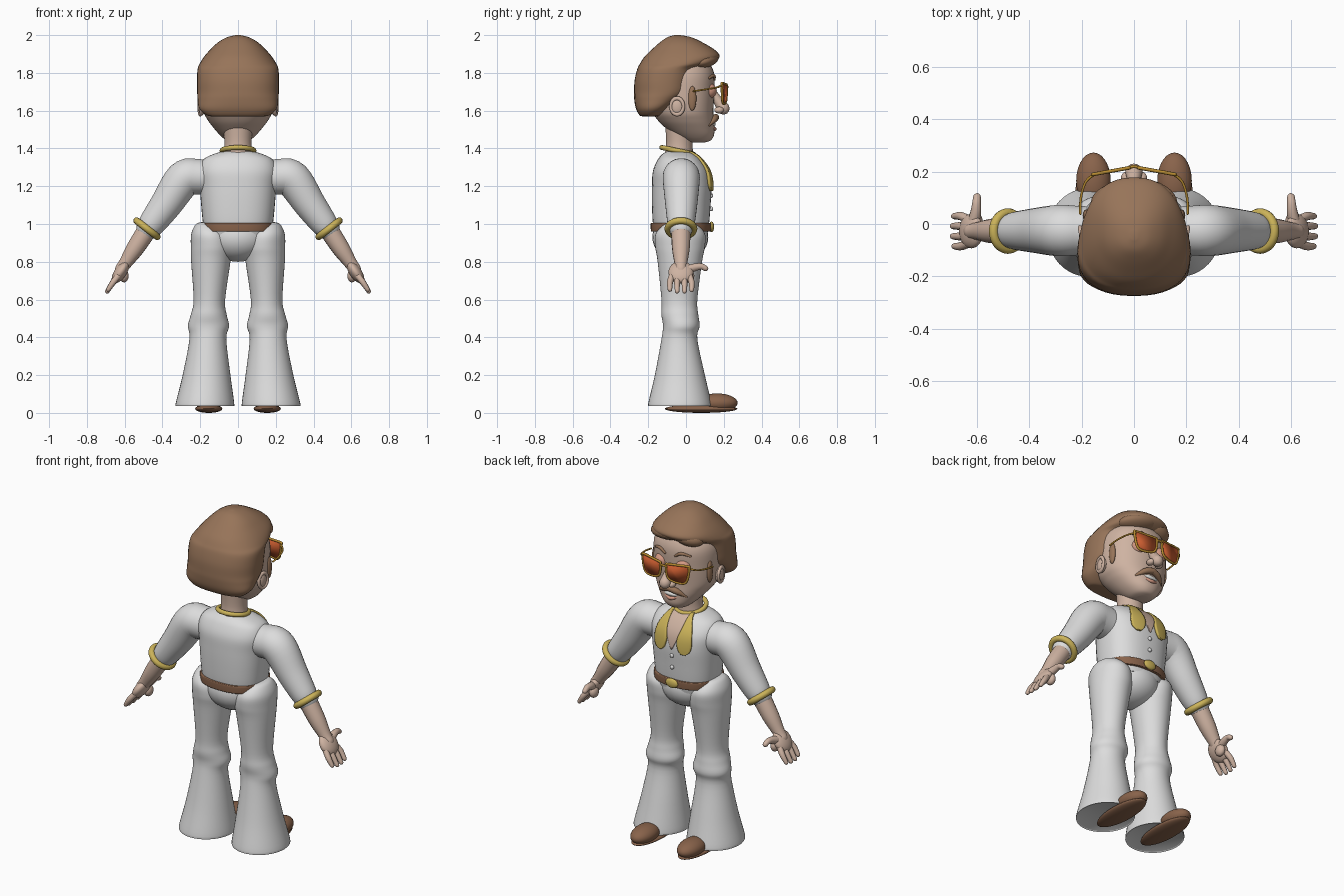
import bpy, bmesh, math
from mathutils import Vector, Matrix, Euler

default_cube = bpy.data.objects.get("Cube")
if default_cube:
    bpy.data.objects.remove(default_cube, do_unlink=True)


def material(name, *rgb):
    mat = bpy.data.materials.new(name)
    mat.use_nodes = True
    mat.diffuse_color = (*rgb, 1)
    node = next(n for n in mat.node_tree.nodes if n.type == 'BSDF_PRINCIPLED')
    node.inputs["Base Color"].default_value = (*rgb, 1)
    return mat


suit = material("suit white", .72, .72, .72)
skin = material("skin", .62, .45, .36)
brown = material("hair brown", .31, .175, .1)
leather = material("leather brown", .25, .125, .07)
gold = material("trim gold", .6, .45, .1)
frame_gold = material("frame gold", .48, .26, .03)
orange = material("lens orange", .6, .11, .03)
pink = material("eyelid pink", .66, .32, .23)
white = material("tooth white", .85, .85, .82)


def finish(bm, name, mat, mirror=False, thick=0):
    bmesh.ops.recalc_face_normals(bm, faces=bm.faces)
    mesh = bpy.data.meshes.new(name)
    bm.to_mesh(mesh)
    bm.free()
    mesh.shade_smooth()
    mesh.set_sharp_from_angle(angle=math.radians(50))
    mesh.materials.append(mat)
    obj = bpy.data.objects.new(name, mesh)
    bpy.context.collection.objects.link(obj)
    if thick:
        solid = obj.modifiers.new("Thickness", 'SOLIDIFY')
        solid.thickness = thick
        solid.offset = 0
    if mirror:
        obj.modifiers.new("Mirror", 'MIRROR')
    return obj


def smooth(rows, steps=5):
    """Pass a smooth curve through rows of numbers."""
    rows = [Vector(r) for r in rows]
    ext = [rows[0]] + rows + [rows[-1]]
    out = []
    for a, b, c, d in zip(ext, ext[1:], ext[2:], ext[3:]):
        for k in range(steps):
            t = k / steps
            out.append(b + (c - a) * (t / 2) + (a * 2 - b * 5 + c * 4 - d) * (t * t / 2)
                       + (b * 3 - a - c * 3 + d) * (t ** 3 / 2))
    return out + [rows[-1]]


def skin_rings(bm, rings, closed=True):
    rings = [[bm.verts.new(p) for p in ring] for ring in rings]
    for low, high in zip(rings, rings[1:]):
        for i in range(len(low) if closed else len(low) - 1):
            j = (i + 1) % len(low)
            bm.faces.new((low[i], low[j], high[j], high[i]))
    if closed:
        bm.faces.new(rings[0])
        bm.faces.new(rings[-1])


def power(v, n):
    return math.copysign(abs(v) ** (2 / n), v)


def loft(name, mat, rows, n=2.2, mirror=False, sides=40):
    """Stack rounded outlines: z, x low, x high, y back, y front."""
    bm = bmesh.new()
    angles = [math.tau * i / sides for i in range(sides)]
    skin_rings(bm, [[((x0 + x1) / 2 + (x1 - x0) / 2 * power(math.cos(a), n),
                      (y0 + y1) / 2 + (y1 - y0) / 2 * power(math.sin(a), n), z)
                     for a in angles] for z, x0, x1, y0, y1 in smooth(rows)])
    return finish(bm, name, mat, mirror)


def centred(rows):
    return [(z, -w, w, y0, y1) for z, w, y0, y1 in rows]


def tube(name, mat, points, mirror=False, sides=16):
    """Round-ended limb through x, y, z, radius points."""
    path = smooth(points)
    pos = [p.xyz for p in path]
    rad = [p[3] for p in path]
    tan = [(pos[min(i + 1, len(pos) - 1)] - pos[max(i - 1, 0)]).normalized() for i in range(len(pos))]
    side = tan[0].orthogonal().normalized()
    rings = []

    def ring(c, t, r):
        up = t.cross(side)
        rings.append([c + (side * math.cos(a) + up * math.sin(a)) * r
                      for a in (math.tau * k / sides for k in range(sides))])

    caps = [math.radians(d) for d in (85, 60, 30)]
    for a in caps:
        ring(pos[0] - tan[0] * rad[0] * math.sin(a), tan[0], rad[0] * math.cos(a))
    for i, (c, t, r) in enumerate(zip(pos, tan, rad)):
        if i:
            side = tan[i - 1].rotation_difference(t) @ side
        ring(c, t, r)
    for a in reversed(caps):
        ring(pos[-1] + tan[-1] * rad[-1] * math.sin(a), tan[-1], rad[-1] * math.cos(a))
    bm = bmesh.new()
    skin_rings(bm, rings)
    return finish(bm, name, mat, mirror)


def ball(name, mat, centre, size, mirror=False, rot=(0, 0, 0)):
    bm = bmesh.new()
    m = Matrix.Translation(centre) @ Euler(rot).to_matrix().to_4x4() @ Matrix.Diagonal((*size, 1))
    bmesh.ops.create_uvsphere(bm, u_segments=28, v_segments=18, radius=1, matrix=m)
    return finish(bm, name, mat, mirror)


def hoop(name, mat, centre, major, minor, rot, mirror=False, stretch=1):
    m = Matrix.Translation(centre) @ Euler(rot).to_matrix().to_4x4()
    bm = bmesh.new()
    turn = [math.tau * i / 40 for i in range(41)]
    small = [math.tau * i / 12 for i in range(12)]
    skin_rings(bm, [[m @ Vector(((major + minor * math.cos(b)) * math.cos(a),
                                 (major + minor * math.cos(b)) * math.sin(a) * stretch,
                                 minor * math.sin(b))) for b in small] for a in turn])
    bmesh.ops.delete(bm, geom=[f for f in bm.faces if len(f.verts) > 4], context='FACES_ONLY')
    bmesh.ops.remove_doubles(bm, verts=bm.verts, dist=.0001)
    return finish(bm, name, mat, mirror)


# Shirt, pelvis and belt
torso = centred([(.93, .17, -.16, .11), (1, .185, -.175, .122), (1.1, .195, -.18, .13),
                 (1.2, .203, -.18, .135), (1.28, .21, -.175, .12), (1.34, .185, -.15, .08),
                 (1.37, .13, -.125, .045), (1.385, .075, -.1, .015)])
loft("shirt", suit, torso, 2.4)
ball("pelvis", suit, (0, -.03, .93), (.165, .148, .13))
loft("belt", leather, centred([(.96, .184, -.182, .128), (.965, .19, -.186, .132),
                               (1, .192, -.187, .133), (1.006, .187, -.183, .129)]), 2.4)
ball("buckle", gold, (0, .135, .985), (.04, .014, .028))
for height in (1.08, 1.15):
    ball("shirt_button", suit, (0, .134, height), (.012, .01, .012))


# Chest opening and lapels follow the shirt front
def chest(x, z):
    rows = smooth(torso)
    low = max((r for r in rows if r[0] <= z), key=lambda r: r[0])
    high = min((r for r in rows if r[0] > z), key=lambda r: r[0])
    _, _, w, y0, y1 = low.lerp(high, (z - low[0]) / (high[0] - low[0]))
    return (y0 + y1) / 2 + (y1 - y0) / 2 * (1 - min(1, abs(x) / w) ** 2.4) ** (1 / 2.4)


def patch(name, mat, rows, lift, thick, mirror=False):
    bm = bmesh.new()
    skin_rings(bm, [[(x, chest(x, z) + lift, z) for x in (a + (b - a) * k / 8 for k in range(9))]
                    for z, a, b in smooth(rows)], closed=False)
    return finish(bm, name, mat, mirror, thick)


patch("chest_opening", skin, [(1.38, -.06, .06), (1.3, -.05, .05), (1.19, -.004, .004)], .002, .006)
patch("lapels", gold, [(1.38, .055, .07), (1.32, .05, .105), (1.25, .035, .12),
                       (1.2, .045, .115), (1.175, .065, .09)], .006, .014, True)
hoop("collar", gold, (0, -.045, 1.388), .085, .013, (-.2, 0, 0))

# Flared trousers and shoes
loft("trouser_legs", suit, [
    (1.01, .15, .19, -.06, 0), (1, .11, .222, -.11, .05), (.95, .05, .247, -.16, .1),
    (.88, .03, .25, -.163, .1), (.8, .04, .248, -.15, .085), (.6, .068, .235, -.13, .06),
    (.52, .06, .25, -.13, .065), (.46, .047, .265, -.122, .072), (.39, .062, .257, -.13, .06),
    (.2, .04, .293, -.165, .1), (.05, .02, .33, -.2, .135), (.04, .025, .325, -.195, .13)], 2, True)
ball("shoe_uppers", leather, (.155, .165, .053), (.066, .108, .05), True)
ball("shoe_soles", leather, (.155, .08, .022), (.072, .192, .022), True)

# Arms
tube("sleeves", suit, [(.12, -.025, 1.24, .09), (.22, -.025, 1.25, .095), (.29, -.025, 1.235, .098),
                       (.38, -.025, 1.105, .085), (.45, -.026, 1.01, .073), (.475, -.027, .98, .065)],
     True, 28)
hoop("cuffs", gold, (.482, -.027, .975), .069, .018, (0, math.radians(142), 0), True)
tube("forearms", skin, [(.48, -.027, .97, .052), (.545, -.027, .87, .047),
                        (.595, -.027, .795, .035), (.62, -.027, .76, .032)], True)
ball("palms", skin, (.622, -.027, .745), (.032, .066, .068), True, (0, -.6, 0))
ball("palm_heels", skin, (.603, .012, .725), (.024, .032, .034), True)
for name, y, reach in (("little", -.085, .8), ("ring", -.047, 1), ("middle", -.008, 1), ("index", .03, .85)):
    tube(name + "_fingers", skin, [(.635, y * .8 - .006, .725, .017), (.662, y, .69, .016),
                                   (.662 + .03 * reach, y, .69 - .046 * reach, .012)], True, 12)
tube("thumbs", skin, [(.615, .0, .755, .024), (.605, .045, .77, .021),
                      (.602, .08, .775, .017), (.6, .103, .765, .015)], True, 12)

# Neck, head and hair
loft("neck", skin, centred([(1.34, .085, -.12, .04), (1.42, .072, -.105, .035), (1.52, .078, -.11, .04)]), 2)
loft("head", skin, centred([
    (1.432, .03, .03, .1), (1.442, .062, -.01, .13), (1.47, .095, -.06, .148), (1.51, .13, -.11, .15),
    (1.55, .16, -.15, .148), (1.6, .184, -.18, .145), (1.7, .19, -.2, .15), (1.8, .185, -.2, .148),
    (1.87, .14, -.15, .11), (1.9, .07, -.08, .05)]))
loft("hair", brown, centred([
    (1.57, .13, -.225, -.15), (1.575, .165, -.245, -.13), (1.61, .205, -.265, -.08),
    (1.66, .214, -.274, -.01), (1.7, .216, -.275, .035), (1.76, .217, -.272, .05), (1.82, .214, -.258, .07),
    (1.85, .202, -.243, .14), (1.885, .18, -.22, .178), (1.92, .15, -.185, .155),
    (1.96, .108, -.14, .09), (1.988, .06, -.1, .03), (2, .012, -.06, -.03)]), 2.3)
ball("fringe_sweep", brown, (.05, .095, 1.87), (.12, .075, .042), rot=(.1, .15, -.25))
ball("fringe_lock", brown, (-.085, .09, 1.865), (.085, .062, .045), rot=(.1, -.2, .4))
ball("sideburns", brown, (.182, .033, 1.665), (.014, .022, .065), True)

# Face
ball("ears", skin, (.192, -.045, 1.62), (.018, .034, .046), True)
hoop("ear_rims", skin, (.2, -.047, 1.623), .034, .009, (math.pi / 2, 0, math.radians(80)), True, 1.25)
tube("nose", skin, [(0, .14, 1.7, .02), (0, .168, 1.655, .025), (0, .198, 1.612, .033)])
ball("nostrils", skin, (.03, .175, 1.603), (.02, .025, .018), True)
ball("eyelids", pink, (.07, .118, 1.705), (.045, .045, .042), True)
tube("eyebrows", brown, [(.035, .15, 1.765, .007), (.07, .146, 1.785, .009), (.115, .122, 1.772, .006)], True)
tube("moustache", brown, [(0, .158, 1.565, .018), (.045, .148, 1.552, .017), (.088, .122, 1.523, .006)], True)
ball("teeth", white, (0, .14, 1.527), (.045, .017, .014))
tube("lower_lip", pink, [(-.05, .132, 1.517, .006), (0, .152, 1.503, .01), (.05, .132, 1.517, .006)])

# Tinted glasses
outline = [(.08, 1.742), (.148, 1.746), (.156, 1.735), (.142, 1.66), (.112, 1.637),
           (.045, 1.645), (.022, 1.675), (.018, 1.73), (.028, 1.738)]
rim = [Vector((x, .218 - .18 * x, z)) for x, z in outline]
bm = bmesh.new()
bm.faces.new([bm.verts.new(p) for p in rim])
finish(bm, "lenses", orange, True, .006)
tube("lens_frames", frame_gold, [(*p, .007) for p in rim + rim[:1]], True, 8)
tube("glasses_bridge", frame_gold, [(-.022, .214, 1.72, .006), (0, .22, 1.726, .006), (.022, .214, 1.72, .006)])
tube("glasses_temples", frame_gold, [(.15, .192, 1.735, .006), (.185, .16, 1.722, .005),
                                     (.203, .1, 1.712, .005), (.205, .04, 1.703, .005)], True, 8)
